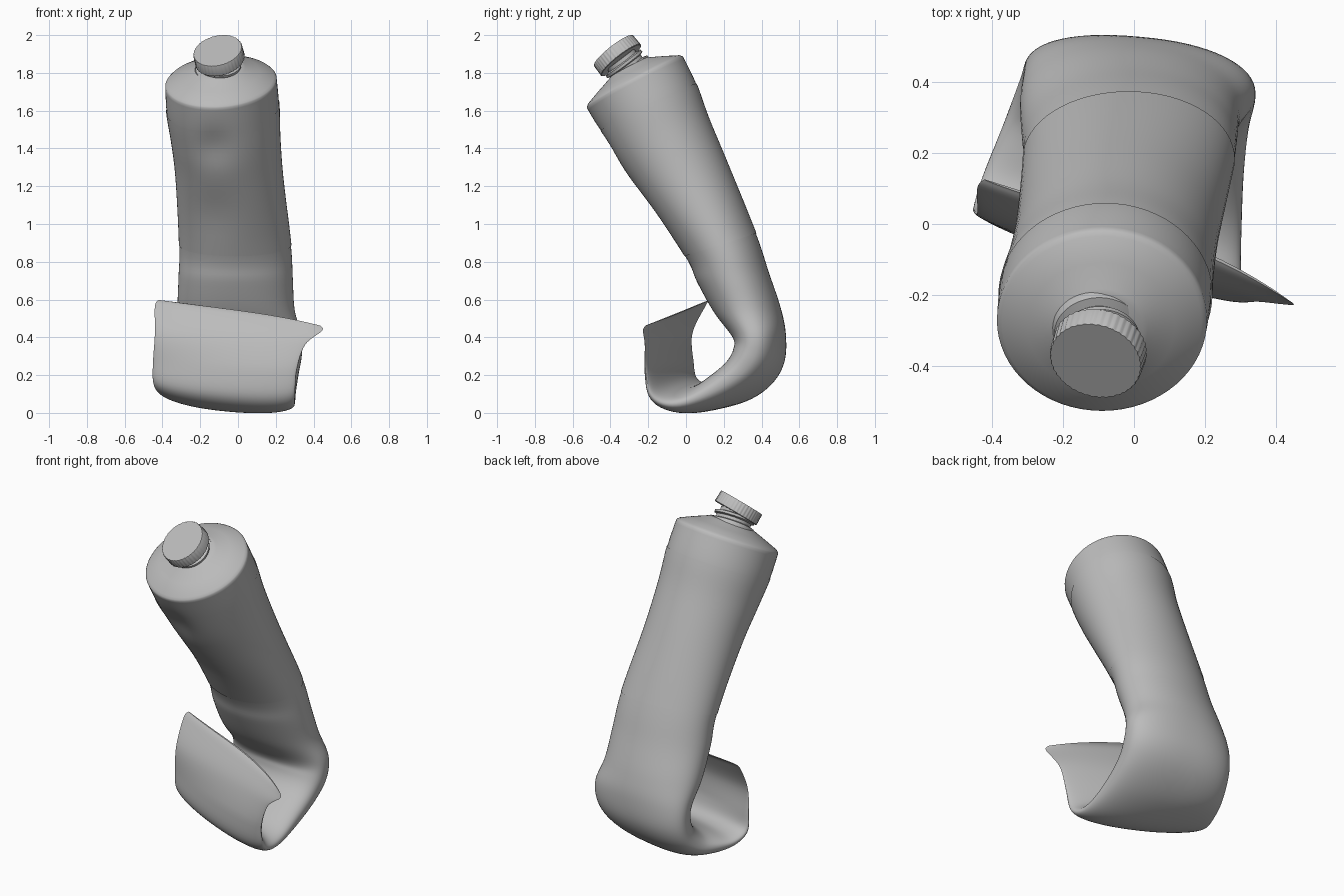
import bpy, bmesh, math
from mathutils import Vector

cube = bpy.data.objects.get("Cube")
if cube:
    bpy.data.objects.remove(cube, do_unlink=True)

grey = bpy.data.materials.new("plain grey")
grey.use_nodes = True
COL = (0.5, 0.5, 0.5, 1)
grey.diffuse_color = COL
grey.node_tree.nodes["Principled BSDF"].inputs["Base Color"].default_value = COL

N = 64     # points around the tube
STEP = 6   # rings between two sections

# Tube sections: front y,z | back y,z | left x, right x | sideways skew y,z
SECTIONS = [
    (-.525, 1.615, -.015, 1.885, -.385, .205, 0, .02),
    (-.455, 1.49, .055, 1.74, -.378, .217, 0, .02),
    (-.36, 1.335, .12, 1.56, -.352, .222, 0, .01),
    (-.235, 1.16, .22, 1.32, -.328, .238, 0, 0),
    (-.005, .83, .37, .95, -.310, .280, 0, 0),
    (.06, .69, .44, .74, -.315, .290, 0, 0),
    (.15, .53, .50, .56, -.320, .300, -.01, 0),
    (.25, .40, .525, .42, -.310, .338, -.025, 0),
    (.26, .34, .512, .27, -.310, .338, -.04, 0),
    (.235, .275, .435, .15, -.320, .322, -.06, 0),
    (.17, .21, .29, .055, -.350, .308, -.09, -.01),
    (.10, .165, .10, .008, -.395, .302, -.11, -.03),
    (.03, .15, -.03, .025, -.430, .300, -.12, -.035),
    (-.025, .18, -.115, .095, -.450, .302, -.12, -.03),
    (-.055, .26, -.125, .24, -.450, .312, -.125, -.02),
    (-.075, .39, -.11, .39, -.440, .355, -.125, -.03),
    (-.055, .50, -.07, .50, -.440, .445, -.165, -.065),
    (-.04, .53, -.05, .53, -.420, .435, -.170, -.068),
]


def section(t):
    """Catmull-Rom blend of the section table."""
    last = len(SECTIONS) - 1
    i = min(int(t), last - 1)
    u = t - i
    a, b, c, d = (SECTIONS[max(0, min(last, i + k))] for k in (-1, 0, 1, 2))
    return [0.5 * (2 * q + (r - p) * u + (2 * p - 5 * q + 4 * r - s) * u * u
                   + (3 * q - p - 3 * r + s) * u ** 3)
            for p, q, r, s in zip(a, b, c, d)]


def ring(t, grow=0.0):
    fy, fz, by, bz, xl, xr, sy, sz = section(t)
    c = Vector(((xl + xr) / 2, (fy + by) / 2, (fz + bz) / 2))
    w = Vector(((xr - xl) / 2, sy, sz))
    h = Vector((0, (by - fy) / 2, (bz - fz) / 2))
    w *= 1 + grow / w.length
    h *= 1 + grow / h.length
    # the outline is boxier around the fold
    e = 1 - .17 * math.exp(-((t - 9) / 2.8) ** 2)
    # the tail end bows inward between its two corners
    bow = max(0, t - 14) / 3
    pts = []
    for k in range(N):
        a = 2 * math.pi * k / N
        co, si = math.cos(a), math.sin(a)
        p = (c + w * math.copysign(abs(co) ** e, co)
             + h * math.copysign(abs(si) ** e, si))
        p += Vector((0, .035, .012)) * bow * (1 - co * co) * (1 + .8 * co)
        # soft thumb dents on the front of the body
        if si < 0 and t < 5:
            for x, z, r, depth in ((-.13, 1.40, .10, .02), (-.13, 1.05, .13, .015)):
                d2 = ((p.x - x) ** 2 + (p.z - z) ** 2) / (r * r)
                p = p + h.normalized() * depth * math.exp(-d2)
        pts.append(p)
    return pts


def loft(name, rings, capped=True, angle=40):
    """Skin a list of equal rings."""
    bm = bmesh.new()
    vs = [[bm.verts.new(p) for p in r] for r in rings]
    n = len(vs[0])
    for r0, r1 in zip(vs, vs[1:]):
        for k in range(n):
            j = (k + 1) % n
            bm.faces.new((r0[k], r0[j], r1[j], r1[k]))
    if capped:
        bm.faces.new(vs[0])
        bm.faces.new(vs[-1])
    bmesh.ops.recalc_face_normals(bm, faces=bm.faces)
    me = bpy.data.meshes.new(name)
    bm.to_mesh(me)
    bm.free()
    me.materials.append(grey)
    ob = bpy.data.objects.new(name, me)
    bpy.context.collection.objects.link(ob)
    bpy.ops.object.select_all(action='DESELECT')
    ob.select_set(True)
    bpy.context.view_layer.objects.active = ob
    bpy.ops.object.shade_smooth_by_angle(angle=math.radians(angle))


# Squeezed tube with its curled, flattened tail, topped by a conical shoulder
rim = ring(0)
centre = sum(rim, Vector()) / N
axis = Vector((-.05, -.465, .88)).normalized()
shoulder = []
for scale, lift in ((.40, .09), (.45, .082), (.70, .05), (.95, .016), (.985, .006)):
    c = centre + axis * lift + Vector((0, .02, 0)) * (1 - scale)
    shoulder.append([c + (p - centre) * scale for p in rim])
steps = (len(SECTIONS) - 1) * STEP
body = [ring(i / STEP) for i in range(steps + 1)]
loft("squeezed_tube", shoulder + body)

# Thin sleeve wrapped around the upper body
loft("sleeve", [ring(1 + i / STEP, .003) for i in range(3 * STEP + 1)], False)


def lathe(name, top, direction, profile, n, rib=0.0):
    """Turn (radius, depth) points around a tilted axis."""
    d = Vector(direction).normalized()
    u = d.cross(Vector((0, 0, 1))).normalized()
    v = d.cross(u)
    rings = []
    for r, depth in profile:
        pts = []
        for k in range(n):
            a = 2 * math.pi * k / n
            rr = r - (rib if k % 4 >= 2 else 0)
            pts.append(Vector(top) - d * depth + (u * math.cos(a) + v * math.sin(a)) * rr)
        rings.append(pts)
    loft(name, rings)


# Neck with its collar, and the ribbed screw cap sitting slightly askew
lathe("neck", (-.098, -.348, 1.874), (.03, -.6, .8),
      [(.09, 0), (.09, .02), (.116, .026), (.116, .04), (.1, .046),
       (.1, .063), (.124, .07), (.13, .09), (.13, .12)], 48)
lathe("screw_cap", (-.108, -.384, 1.918), (-.2, -.605, .77),
      [(.130, 0), (.132, .003), (.134, .065), (.131, .068)], 160, .002)
